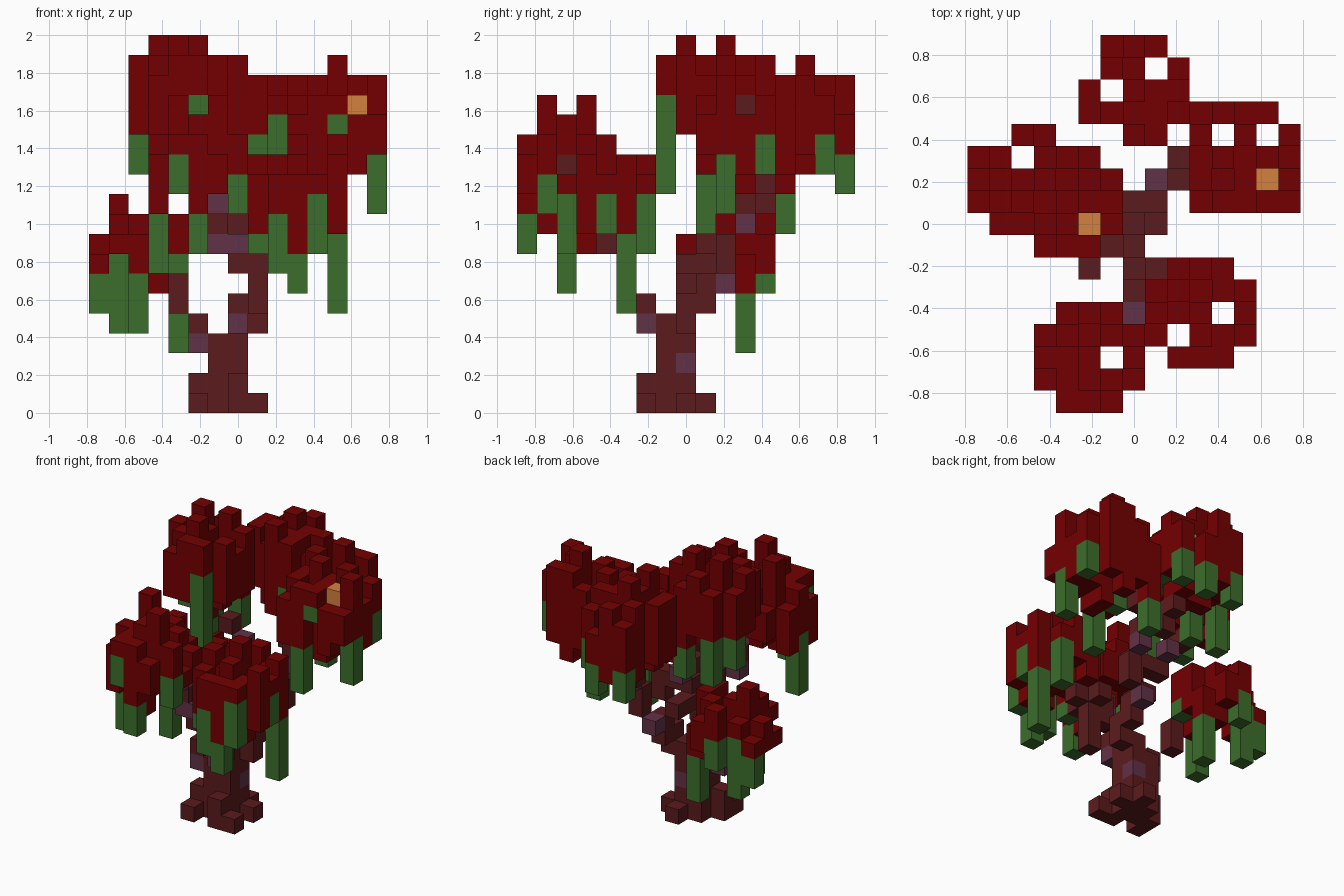
import bpy
import bmesh
from mathutils import Vector

if "Cube" in bpy.data.objects:
    bpy.data.objects.remove(bpy.data.objects["Cube"], do_unlink=True)

S = 2 / 19  # edge of one block
COLOURS = {
    "dark_bark": (0.105, 0.011, 0.012),
    "purple_bark": (0.12, 0.032, 0.062),
    "red_leaf": (0.175, 0.0, 0.0005),
    "green_vine": (0.045, 0.155, 0.025),
    "orange_fruit": (0.66, 0.22, 0.05),
}


def make_material(name, rgb):
    mat = bpy.data.materials.new(name)
    mat.use_nodes = True
    mat.diffuse_color = (*rgb, 1)
    node = next(n for n in mat.node_tree.nodes if n.type == "BSDF_PRINCIPLED")
    node.inputs["Base Color"].default_value = (*rgb, 1)
    node.inputs["Roughness"].default_value = 0.9
    return mat


MATS = [make_material(n, c) for n, c in COLOURS.items()]
BARK, PURPLE, LEAF, VINE, FRUIT = range(5)
parts = {}


def level(letter):
    # letters count blocks: a is the first, b the second, and so on
    return ord(letter) - ord("a")


def limb(name, path, purple=""):
    """Blocks named by column, row and layer letters."""
    cells = parts.setdefault(name, {})
    for word in path.split():
        cells[tuple(map(level, word))] = PURPLE if word in purple.split() else BARK


def crown(name, col, row, tops, bottoms, vines):
    """Leaf clump: back-to-front maps of top, lowest leaf and lowest vine layers."""
    cells = parts.setdefault(name, {})
    maps = zip(tops.split(), bottoms.split(), vines.split())
    for r, (top, low, vine) in enumerate(maps):
        for c, (t, b, v) in enumerate(zip(top, low, vine)):
            if t == ".":
                continue
            start = level(b)
            for k in range(start, level(t) + 1):
                cells[col + c, row - r, k] = LEAF
            if v != ".":
                for k in range(level(v), start):
                    cells[col + c, row - r, k] = VINE


# Trunk: a two by two column with low roots
for layer in "abcd":
    limb("trunk", " ".join(c + r + layer for c in "gh" for r in "hi"), "hic")
limb("roots", "fga fha fhb hga hgb iga iia hja")

# Limbs
limb("front_limb", "hhe hge hgf iff ifg ifh hfh hfi hei gei gej gdk", "hge hei gei gdk")
limb("front_right_limb", "igi ifi iei jfi jfj")
limb("left_limb", "fhd fhe eif eig", "fhd")
limb("back_limb", "hie iie iif ijf ijg hih hjh iji ijj hjj gjj gkk fkl", "gkk")
limb("right_limb", "ikg jkh jki jlj jlk kml", "ikg jlj")
limb("rear_limb", "imk iml inl")

# Leaf clumps
crown("rear_crown", 5, 16,
      ".pqo. .qp.p q.rqq qpqqp ..rq.",
      ".nmn. .mm.o n.nmn nmmmp ..mo.",
      ".l.l. ....m ..... ....n ...n.")
crown("right_crown", 10, 13,
      "opqq. q.r.p pqpqo poppq oppoo",
      "lmlm. m.n.o mmlmm nmlmn mmpmn",
      "j.... ....m .l... ....k .jo..")
crown("high_left_crown", 2, 11,
      ".qrq. qsqsr rqrqq .rspr .qrr.",
      ".oon. omnoo onmno .oooo .ooq.",
      ".l.l. m.... ..l.. ..... ...l.")
crown("low_left_crown", 0, 12,
      "..ji. hi.jh ikjij hjiij .iii.",
      "..ih. hi.gg hihgh hihgi .ihh.",
      "..g.. fe..d ..... ....h ..e..")
crown("front_right_crown", 8, 6,
      ".lml. lmklm mln.l l.mlm .lll.",
      ".jkl. kjjij kjj.l j.iij .kil.",
      "...i. ....f ....j i.... .hgi.")
crown("front_left_crown", 3, 4,
      ".mnm. mpmnm nno.l mnopn .nnm.",
      ".lll. klkll llk.l kljlm .nkl.",
      "..... ..... h.... ....k .li..")

# Fruit blocks and bare bark showing in the leaves
parts["right_crown"][13, 10, level("p")] = FRUIT
parts["high_left_crown"][5, 8, level("p")] = FRUIT
parts["rear_crown"][8, 14, level("p")] = FRUIT
parts["rear_crown"][8, 14, level("o")] = BARK
parts["right_crown"][13, 11, level("p")] = BARK
parts["front_left_crown"][5, 2, level("m")] = BARK

filled = set().union(*parts.values())
AXES = [Vector(v) for v in ((1, 0, 0), (0, 1, 0), (0, 0, 1))]


def build(name, cells):
    """Mesh only the outward block faces."""
    bm = bmesh.new()
    for cell, colour in cells.items():
        centre = Vector(cell) + Vector((-7, -8, 0.5))
        for a in range(3):
            for sign in (1, -1):
                n = AXES[a] * sign
                if tuple(int(p + q) for p, q in zip(cell, n)) in filled:
                    continue
                u, v = AXES[(a + 1) % 3], AXES[(a + 2) % 3] * sign
                corners = (-u - v, u - v, u + v, v - u)
                face = bm.faces.new([bm.verts.new((centre + (n + w) / 2) * S) for w in corners])
                face.material_index = colour
    bmesh.ops.remove_doubles(bm, verts=bm.verts, dist=S / 100)
    mesh = bpy.data.meshes.new(name)
    bm.to_mesh(mesh)
    bm.free()
    for mat in MATS:
        mesh.materials.append(mat)
    bpy.context.collection.objects.link(bpy.data.objects.new(name, mesh))


for part_name, part_cells in parts.items():
    build(part_name, part_cells)
